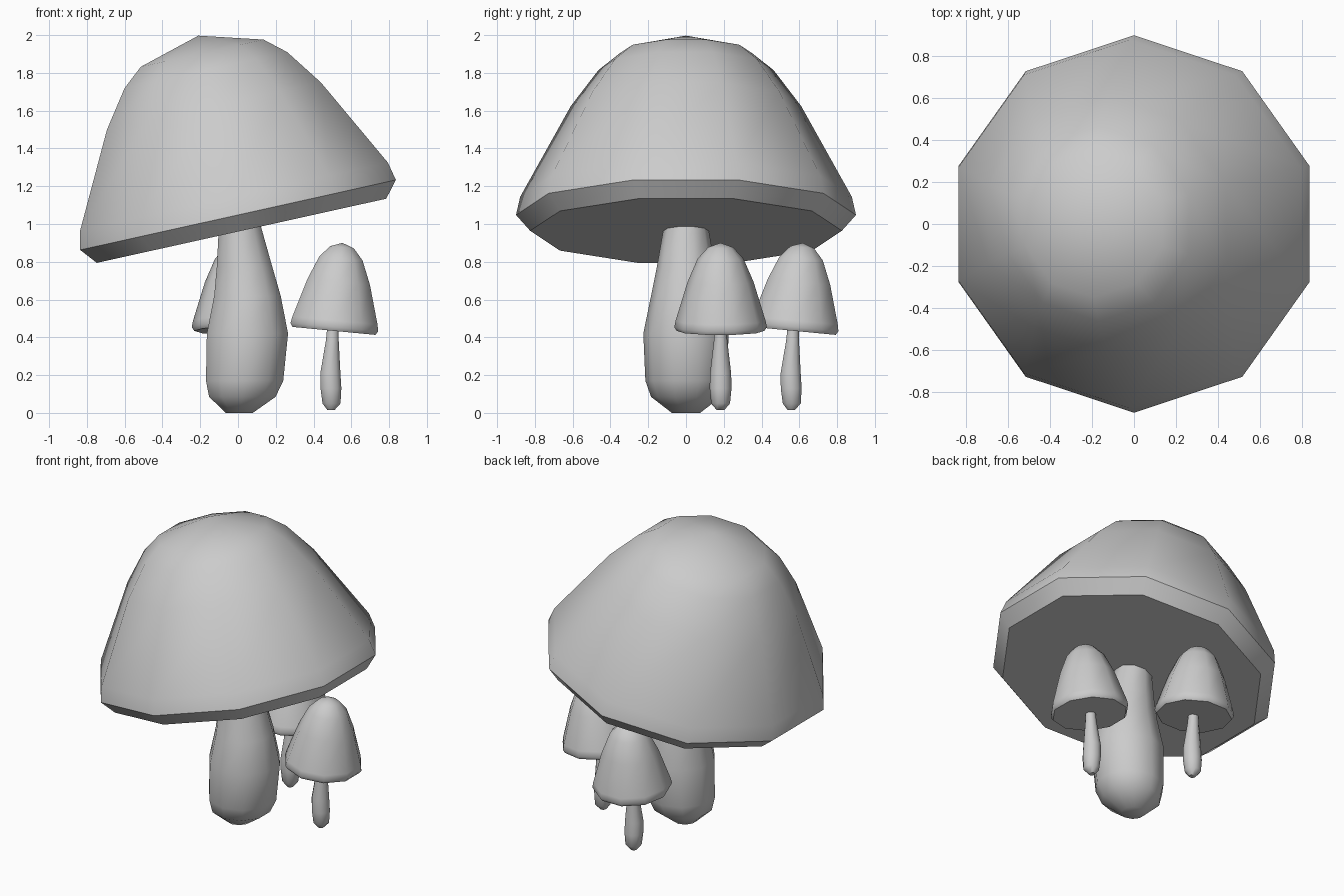
import bpy, bmesh, math
from mathutils import Matrix

if "Cube" in bpy.data.objects:
    bpy.data.objects.remove(bpy.data.objects["Cube"])

SIDES = 10


def lathe(name, profile, matrix=Matrix(), sides=SIDES):
    """Revolve (radius, height, x offset) points listed from bottom to top."""
    bm = bmesh.new()
    rings = []
    for r, z, cx in profile:
        if r == 0:
            rings.append([bm.verts.new((cx, 0, z))])
        else:
            rings.append([bm.verts.new((cx + r * math.cos(a), r * math.sin(a), z))
                          for a in (math.pi / 2 + i * math.tau / sides for i in range(sides))])
    bm.faces.new(rings[0][::-1])
    for lo, hi in zip(rings, rings[1:]):
        for i in range(sides):
            j = (i + 1) % sides
            if len(hi) == 1:
                bm.faces.new((lo[i], lo[j], hi[0]))
            else:
                bm.faces.new((lo[i], lo[j], hi[j], hi[i]))
    if len(rings[-1]) > 1:
        bm.faces.new(rings[-1])
    mesh = bpy.data.meshes.new(name)
    bm.to_mesh(mesh)
    bm.free()
    obj = bpy.data.objects.new(name, mesh)
    bpy.context.collection.objects.link(obj)
    obj.matrix_world = matrix
    bpy.ops.object.select_all(action='DESELECT')
    obj.select_set(True)
    bpy.context.view_layer.objects.active = obj
    bpy.ops.object.shade_smooth_by_angle(angle=math.radians(48))
    return obj


# large mushroom: bent stem and tilted cap
lathe("large_stem", [(0.075, 0, 0.007), (0.185, 0.085, 0.023), (0.215, 0.17, 0.035),
                     (0.226, 0.42, 0.05), (0.185, 0.62, 0.05), (0.155, 0.77, 0.035),
                     (0.12, 0.97, 0.012), (0.11, 1.05, 0.0)])
lathe("large_cap", [(0.825, -0.086, 0), (0.9, 0, 0), (0.878, 0.098, 0), (0.61, 0.59, 0),
                    (0.464, 0.785, 0), (0.35, 0.877, 0), (0, 0.972, 0)],
      Matrix.Translation((0, 0, 1.048)) @ Matrix.Rotation(math.radians(-12.5), 4, 'Y'))

# two small mushrooms, each leaning its own way
small_stem = [(0.02, 0.015, -0.003), (0.05, 0.05, 0), (0.058, 0.13, -0.003),
              (0.056, 0.21, -0.006), (0.036, 0.38, 0.004), (0.03, 0.47, 0.008)]
small_cap = [(0.232, -0.02, 0), (0.245, 0, 0), (0.238, 0.035, 0), (0.175, 0.24, 0),
             (0.121, 0.365, 0), (0.066, 0.425, 0), (0, 0.448, 0)]
for label, x, y, turn in (("right", 0.495, 0.183, 0), ("back", 0.0, 0.56, 90)):
    base = Matrix.Translation((x, y, 0)) @ Matrix.Rotation(math.radians(turn), 4, 'Z')
    lathe(f"small_stem_{label}", small_stem, base)
    lathe(f"small_cap_{label}", small_cap,
          base @ Matrix.Translation((0.015, 0, 0.454)) @ Matrix.Rotation(math.radians(5.5), 4, 'Y'))
